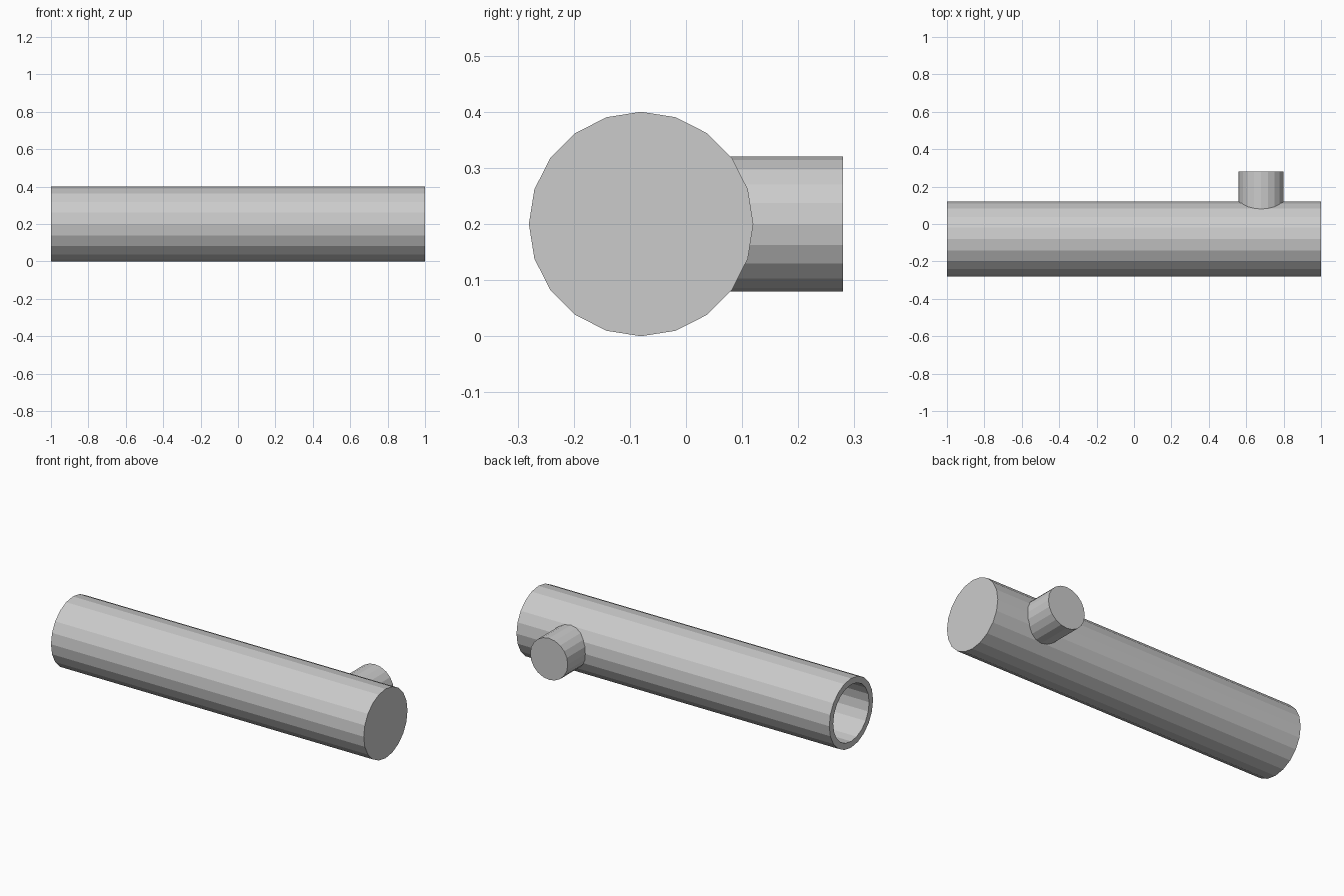
import bpy, bmesh
from math import sin, cos, sqrt, tau

if "Cube" in bpy.data.objects:
    bpy.data.objects.remove(bpy.data.objects["Cube"])

SIDES = 20
CY, CZ = -0.08, 0.2      # main pipe axis


def loft(name, rings, cap_start, cap_end):
    """Skin rings of points with quads, capping either end."""
    bm = bmesh.new()
    loops = [[bm.verts.new(p) for p in ring] for ring in rings]
    for a, b in zip(loops, loops[1:]):
        for i in range(SIDES):
            j = (i + 1) % SIDES
            bm.faces.new((a[i], a[j], b[j], b[i]))
    if cap_start:
        bm.faces.new(loops[0][::-1])
    if cap_end:
        bm.faces.new(loops[-1])
    bm.normal_update()
    bmesh.ops.recalc_face_normals(bm, faces=bm.faces[:])
    mesh = bpy.data.meshes.new(name)
    bm.to_mesh(mesh)
    bm.free()
    obj = bpy.data.objects.new(name, mesh)
    bpy.context.collection.objects.link(obj)
    return obj


def circle(radius):
    return [(radius * cos(tau * i / SIDES), radius * sin(tau * i / SIDES))
            for i in range(SIDES)]


# Main pipe: closed right end, hollow bore open on the left
profile = [(1, 0.2), (-1, 0.2), (-1, 0.164), (0.96, 0.164)]
loft("main_pipe", [[(x, CY + u, CZ + v) for u, v in circle(r)]
                   for x, r in profile], True, True)

# Side branch: inner end follows the pipe wall so the bore stays clear
BX, BR, WALL = 0.68, 0.12, 0.18
inner = [(BX + u, CY + sqrt(WALL ** 2 - v ** 2), CZ + v) for u, v in circle(BR)]
outer = [(BX + u, 0.28, CZ + v) for u, v in circle(BR)]
branch = loft("side_branch", [inner, outer], False, True)

# Make sure the branch's end cap faces outward
cap = max(branch.data.polygons, key=lambda p: p.center.y)
if cap.normal.y < 0:
    branch.data.flip_normals()
